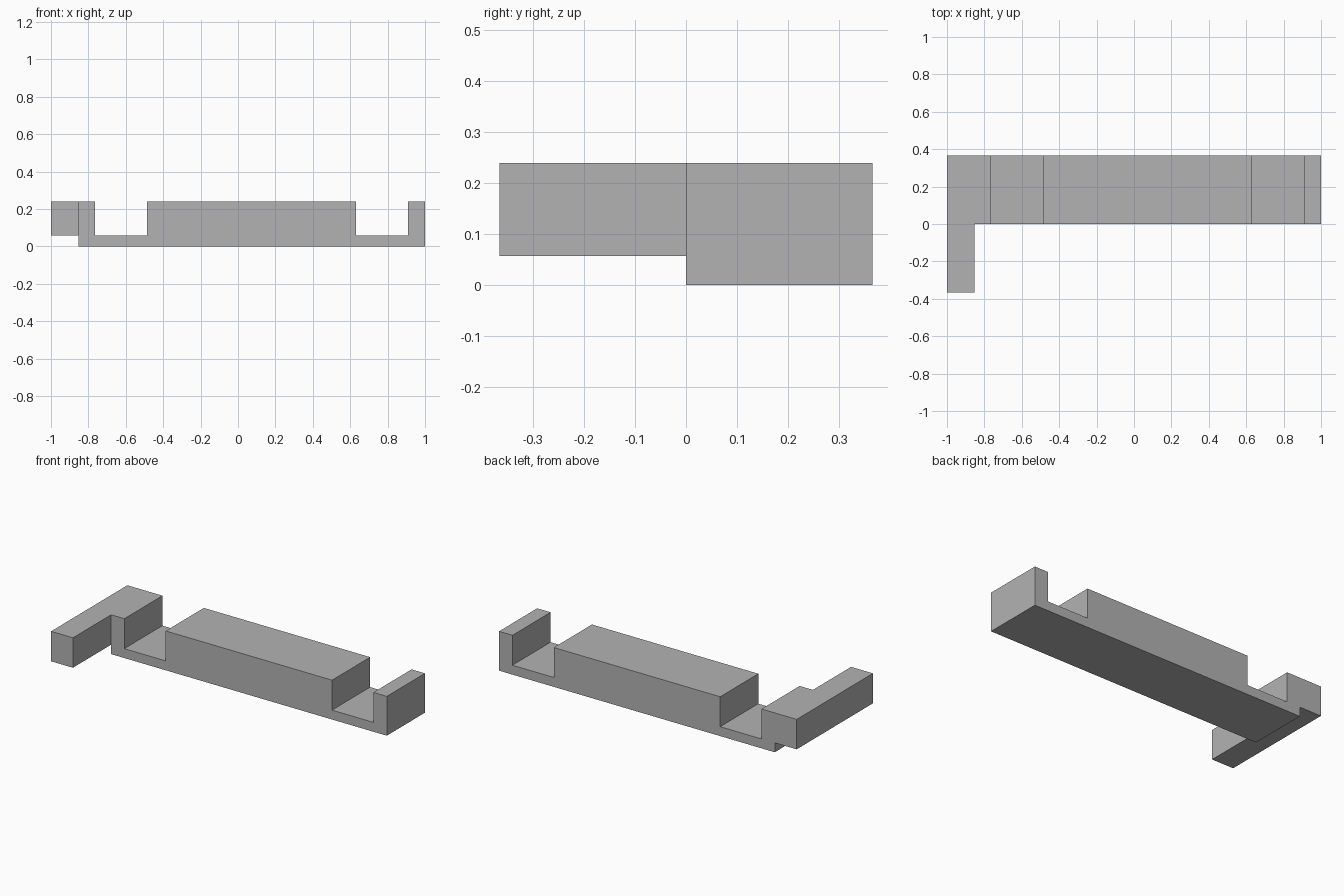
import bpy
import bmesh
from mathutils import Vector

cube = bpy.data.objects.get("Cube")
if cube:
    bpy.data.objects.remove(cube, do_unlink=True)

TOP, FLOOR, DEPTH = 0.239, 0.057, 0.366
ARM_X = -0.853

# Single grey material
grey = bpy.data.materials.new("mid_grey")
grey.use_nodes = True
colour = (0.45, 0.45, 0.45, 1)
grey.diffuse_color = colour
grey.node_tree.nodes["Principled BSDF"].inputs["Base Color"].default_value = colour

bm = bmesh.new()


def vert(x, z):
    return bm.verts.new((x, 0, z))


def extrude(faces, dy, keep):
    result = bmesh.ops.extrude_face_region(bm, geom=faces, use_keep_orig=keep)
    moved = [g for g in result["geom"] if isinstance(g, bmesh.types.BMVert)]
    bmesh.ops.translate(bm, verts=moved, vec=Vector((0, dy, 0)))


# Seam shared by the notched body and the overhanging end
seam_low, seam_high = vert(ARM_X, FLOOR), vert(ARM_X, TOP)

# Body profile: base strip with two open notches
profile = [vert(ARM_X, 0), vert(1, 0), vert(1, TOP)]
for right, left in ((0.91, 0.632), (-0.486, -0.764)):
    profile += [vert(right, TOP), vert(right, FLOOR),
                vert(left, FLOOR), vert(left, TOP)]
body = bm.faces.new(profile + [seam_high, seam_low])

# Overhanging end profile
arm = bm.faces.new([vert(-1, FLOOR), seam_low, seam_high, vert(-1, TOP)])

# Whole profile runs back, then the arm alone runs forward
extrude([body, arm], DEPTH, True)
extrude([arm], -DEPTH, False)

# Merge coplanar faces so each flat side is one face
bmesh.ops.recalc_face_normals(bm, faces=bm.faces)
bmesh.ops.dissolve_limit(bm, angle_limit=0.01, verts=bm.verts, edges=bm.edges)
bmesh.ops.recalc_face_normals(bm, faces=bm.faces)

mesh = bpy.data.meshes.new("notched_bar")
bm.to_mesh(mesh)
bm.free()
mesh.materials.append(grey)
bpy.context.collection.objects.link(bpy.data.objects.new("notched_bar", mesh))
